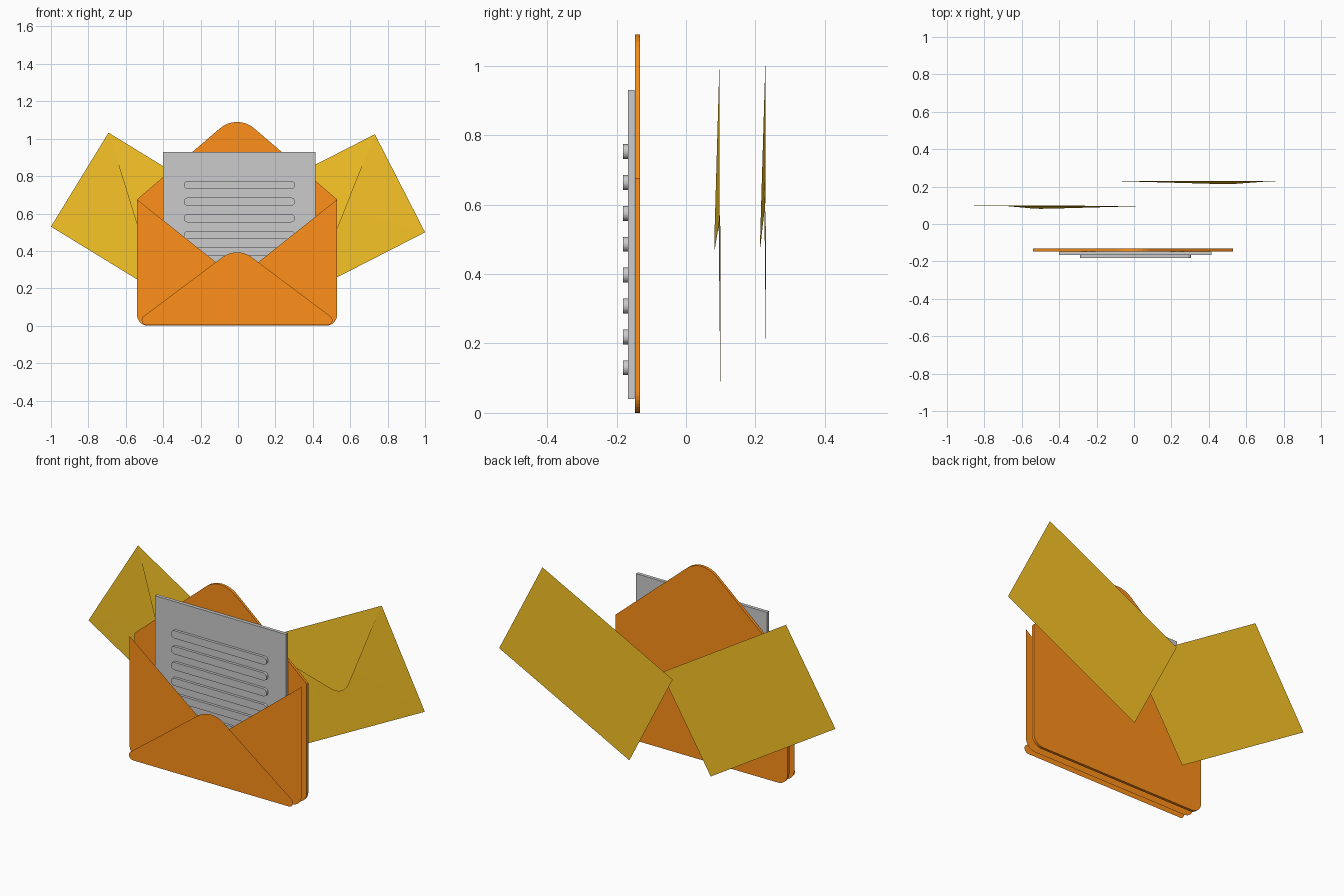
import bpy, bmesh, math
from mathutils import Vector, Matrix

if "Cube" in bpy.data.objects:
    bpy.data.objects.remove(bpy.data.objects["Cube"])


def material(name, rgb):
    m = bpy.data.materials.new(name)
    m.diffuse_color = (*rgb, 1)
    m.use_nodes = True
    m.node_tree.nodes["Principled BSDF"].inputs["Base Color"].default_value = m.diffuse_color
    return m


ORANGE = material("orange_paper", (1.0, 0.28, 0.01))
YELLOW = material("yellow_paper", (0.95, 0.56, 0.02))


def outline(points, steps=8):
    """Counter-clockwise (x, z, radius) corners -> 2D outline with true arcs."""
    out, n = [], len(points)
    for i, (x, z, r) in enumerate(points):
        p = Vector((x, z))
        if r == 0:
            out.append(p)
            continue
        a = (Vector(points[i - 1][:2]) - p).normalized()
        b = (Vector(points[(i + 1) % n][:2]) - p).normalized()
        half = a.angle(b) / 2
        c = p + (a + b).normalized() * (r / math.sin(half))
        start = p + a * (r / math.tan(half)) - c
        turn = math.pi - 2 * half
        for k in range(steps + 1):
            out.append(c + Matrix.Rotation(turn * k / steps, 2) @ start)
    return out


def sheet(name, points, depth, thick=0, mat=None, steps=8):
    """Flat outline facing -y; depth is a y value or a function of z."""
    bm = bmesh.new()
    y = depth if callable(depth) else (lambda z: depth)
    vs = [bm.verts.new((p.x, y(p.y), p.y)) for p in outline(points, steps)]
    face = bm.faces.new(vs)
    if thick:
        back = bmesh.ops.extrude_face_region(bm, geom=[face], use_keep_orig=True)["geom"]
        bmesh.ops.translate(bm, vec=(0, thick, 0),
                            verts=[g for g in back if isinstance(g, bmesh.types.BMVert)])
        bmesh.ops.recalc_face_normals(bm, faces=bm.faces)
    me = bpy.data.meshes.new(name)
    bm.to_mesh(me)
    bm.free()
    ob = bpy.data.objects.new(name, me)
    bpy.context.collection.objects.link(ob)
    if mat:
        me.materials.append(mat)
    return ob


# Open envelope: back panel with raised flap, V-cut pocket, bottom flap
L, R, C = -0.54, 0.53, -0.005
sheet("envelope_back", [(L, 0, 0.06), (R, 0, 0.06), (R, 0.675, 0),
                        (C, 1.134, 0.14), (L, 0.675, 0)], -0.147, 0.015, ORANGE)
sheet("envelope_side_flaps", [(L, 0, 0.06), (R, 0, 0.06), (R, 0.675, 0),
                              (C, 0.25, 0), (L, 0.675, 0)], -0.192, 0, ORANGE)
sheet("envelope_bottom_flap", [(C - 0.56, 0.005, 0.025), (C + 0.56, 0.005, 0.025),
                               (C, 0.425, 0.13)], -0.233, 0, ORANGE)

# Letter with raised text bars
sheet("letter", [(-0.40, 0.04, 0), (0.415, 0.04, 0), (0.415, 0.93, 0), (-0.40, 0.93, 0)],
      -0.167, 0.019)
for i in range(8):
    z, h, r = 0.13 + i * 0.0889, 0.0215, 0.0214
    sheet(f"letter_line_{i + 1}", [(-0.29, z - h, r), (0.305, z - h, r),
                                   (0.305, z + h, r), (-0.29, z + h, r)], -0.182, 0.015)

# Two closed envelopes behind, tilted left and right
W, H = 0.91, 0.589
for side, x, y, z, tilt in (("left", -1.0, 0.10, 0.53, 31.5),
                            ("right", 0.19, 0.232, 0.085, -27.1)):
    parts = [
        sheet(f"{side}_letter_back", [(0, 0, 0), (W, 0, 0), (W, H, 0), (0, H, 0)],
              0, 0, YELLOW),
        sheet(f"{side}_letter_bottom_flap", [(0, 0, 0), (W, 0, 0), (W / 2, 0.43, 0.05)],
              lambda v: -0.001 - 0.014 * v, 0, YELLOW),
        sheet(f"{side}_letter_top_flap", [(0, H, 0), (W / 2, 0.19, 0.09), (W, H, 0)],
              lambda v: -0.003 - 0.042 * (H - v), 0, YELLOW),
    ]
    for ob in parts:
        ob.location = (x, y, z)
        ob.rotation_euler = (0, math.radians(tilt), 0)
